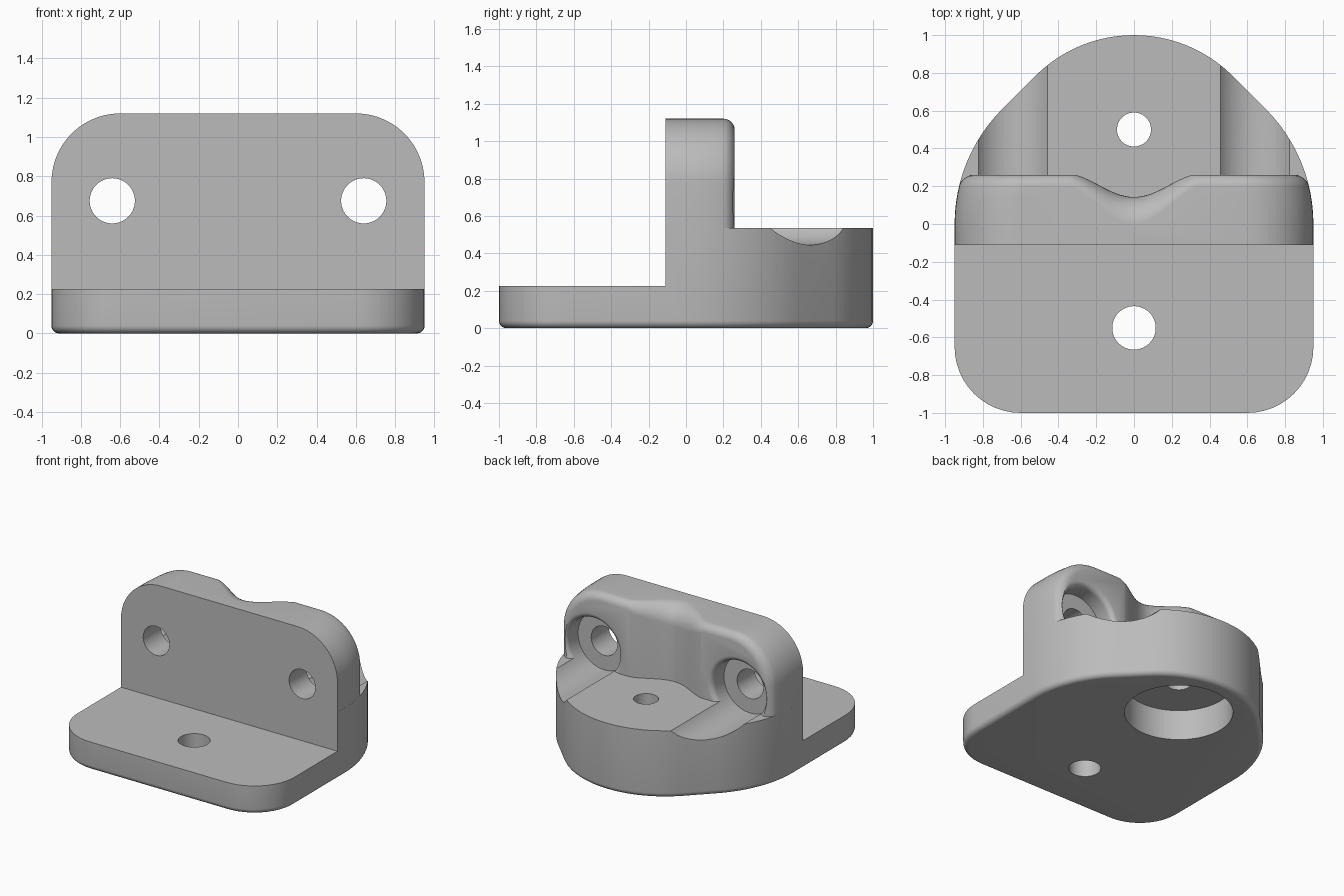
import bpy, bmesh
from math import sin, cos, pi, sqrt, radians

if "Cube" in bpy.data.objects:
    bpy.data.objects.remove(bpy.data.objects["Cube"])

grey = bpy.data.materials.new("plain_grey")
grey.use_nodes = True
COLOUR = (0.5, 0.5, 0.5, 1)
grey.diffuse_color = COLOUR
grey.node_tree.nodes["Principled BSDF"].inputs["Base Color"].default_value = COLOUR


def loft(name, rings):
    """Closed solid skinned through rings of equal length."""
    bm = bmesh.new()
    rows = [[bm.verts.new(p) for p in ring] for ring in rings]
    n = len(rows[0])
    for a, b in zip(rows, rows[1:]):
        for i in range(n):
            j = (i + 1) % n
            bm.faces.new((a[i], a[j], b[j], b[i]))
    bm.faces.new(rows[0])
    bm.faces.new(rows[-1])
    bmesh.ops.recalc_face_normals(bm, faces=bm.faces)
    mesh = bpy.data.meshes.new(name)
    bm.to_mesh(mesh)
    bm.free()
    mesh.materials.append(grey)
    obj = bpy.data.objects.new(name, mesh)
    bpy.context.collection.objects.link(obj)
    return obj


def combine(target, tool, operation="DIFFERENCE"):
    """Apply a boolean and remove the tool object."""
    mod = target.modifiers.new("cut", "BOOLEAN")
    mod.operation, mod.object, mod.solver = operation, tool, "EXACT"
    bpy.context.view_layer.objects.active = target
    bpy.ops.object.modifier_apply(modifier=mod.name)
    bpy.data.objects.remove(tool)


def arc(cx, cy, r, start, end, steps):
    return [(cx + r * cos(t), cy + r * sin(t))
            for t in (radians(start + (end - start) * i / steps) for i in range(steps + 1))]


def turned_y(name, x, z, profile):
    """Solid of revolution about a line along y; profile is (y, radius)."""
    return loft(name, [[(px, y, pz) for px, pz in arc(x, z, r, 0, 360, 64)[:-1]]
                       for y, r in profile])


def turned_z(name, y, r, low, high):
    return loft(name, [[(px, py, z) for px, py in arc(0, y, r, 0, 360, 64)[:-1]]
                       for z in (low, high)])


def box(name, x, y0, y1, z0, z1):
    return loft(name, [[(-x, y0, z), (x, y0, z), (x, y1, z), (-x, y1, z)] for z in (z0, z1)])


# Main dimensions
WALL_FRONT, WALL_BACK, TOP = -0.11, 0.26, 1.12
SLAB_TOP, BASE_TOP, CORNER = 0.225, 0.535, 0.35
HOLE_X, HOLE_Z, BORE = 0.64, 0.675, 0.23


def footprint(inset):
    half = arc(0.6, -0.65, CORNER - inset, -90, 0, 12)
    half += arc(0.09, 0, 0.86 - inset, 0, 45, 12)
    half += arc(0, 0.26, 0.74 - inset, 45, 90, 12)
    return half + [(-x, y) for x, y in half[-2::-1]]


# Base with a rounded bottom edge
ROUND = 0.04
rings = []
for i in range(7):
    a = pi / 2 * i / 6
    rings.append([(x, y, ROUND * (1 - sin(a))) for x, y in footprint(ROUND * (1 - cos(a)))][:])
rings.reverse()
rings.append([(x, y, BASE_TOP) for x, y in footprint(0)])
body = loft("mounting_bracket", rings)
combine(body, box("step_cutter", 2, -2, WALL_FRONT, SLAB_TOP, 1))


# Upright wall following the base sides, with a rounded back edge
def wall_ring(y, inset):
    w = (0.95 if y <= 0 else 0.09 + sqrt(0.86 ** 2 - y * y)) - inset - 0.0005
    r = CORNER - inset
    side = arc(w - r, TOP - inset - r, r, 0, 90, 14)
    pts = [(w, 0.3)] + side
    pts += [(-x, z) for x, z in reversed(pts)]
    return [(x, y, z) for x, z in pts]


LIP = 0.06
stations = [(WALL_FRONT, 0)] + [(0.05 * i, 0) for i in range(4)]
for i in range(8):
    a = pi / 2 * i / 7
    stations.append((WALL_BACK - LIP + LIP * sin(a), LIP * (1 - cos(a))))
wall = loft("wall", [wall_ring(y, d) for y, d in stations])

# Vertical saddle groove in the back of the wall, flaring at the top
SPAN = 0.45
xs = [SPAN * (i / 20 - 1) for i in range(41)]


def groove_y(x):
    return 0.143 + 0.125 * (1 - cos(pi * min(abs(x) / 0.37, 1))) / 2


def flare(x):
    return 0.055 + 0.095 * (1 + cos(pi * x / SPAN)) / 2


def groove_ring(angle, z=None):
    pts = []
    for x in xs:
        r = flare(x)
        height = TOP + 0.0005 - r + r * sin(angle) if z is None else z
        pts.append((x, groove_y(x) - r * (1 - cos(angle)), height))
    return pts + [(SPAN, 0.5, pts[-1][2]), (-SPAN, 0.5, pts[0][2])]


rings = [groove_ring(0, 0.2)] + [groove_ring(pi / 2 * i / 10) for i in range(11)]
rings.append(groove_ring(pi / 2, 1.3))
combine(wall, loft("groove_cutter", rings))

# Rounded lips around the wall recesses
EASE = 0.04
for side in (-1, 1):
    lip = [(0.15, BORE)]
    for i in range(7):
        a = pi / 2 * i / 6
        lip.append((WALL_BACK - EASE + EASE * sin(a), BORE + EASE * (1 - cos(a))))
    lip.append((0.4, BORE + EASE))
    combine(wall, turned_y("lip_cutter", side * HOLE_X, HOLE_Z, lip))

combine(body, wall, "UNION")

# Screw holes and tool clearance through the wall and base top
for side in (-1, 1):
    steps = [(-0.3, 0.115), (0.11, 0.115), (0.11, BORE), (1.3, BORE)]
    combine(body, turned_y("screw_cutter", side * HOLE_X, HOLE_Z, steps))

# Vertical holes and the underside recess
combine(body, turned_z("front_hole_cutter", -0.55, 0.115, -0.2, 0.4))
combine(body, turned_z("back_hole_cutter", 0.5, 0.09, -0.2, 0.8))
combine(body, turned_z("recess_cutter", 0.5, 0.39, -0.2, 0.24))

# Smooth curved faces, keep crisp edges
bpy.ops.object.select_all(action="DESELECT")
body.select_set(True)
bpy.context.view_layer.objects.active = body
bpy.ops.object.shade_smooth_by_angle(angle=radians(30))
